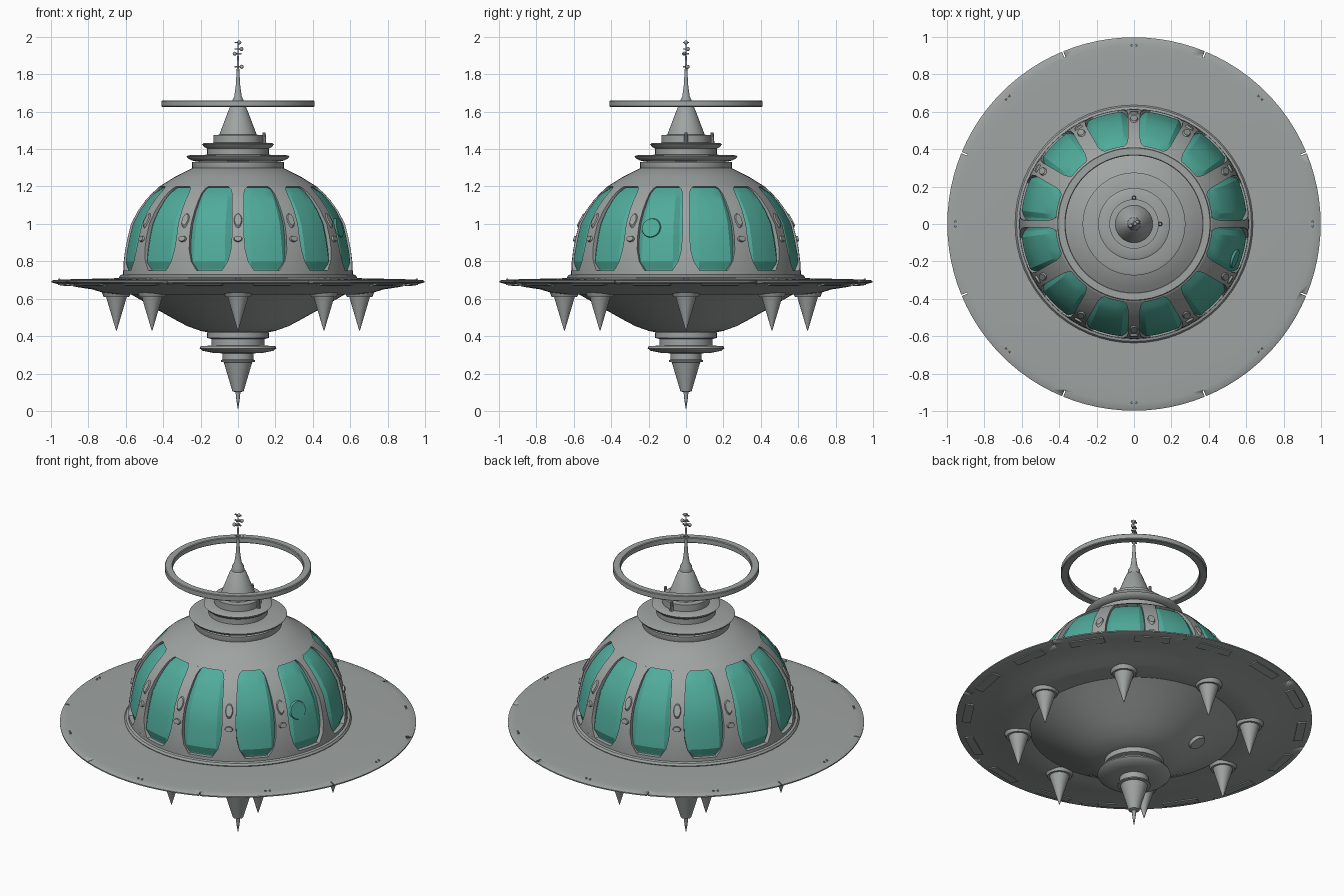
import bpy, bmesh, math
from mathutils import Matrix, Vector

if "Cube" in bpy.data.objects:
    bpy.data.objects.remove(bpy.data.objects["Cube"])


def material(name, rgb):
    m = bpy.data.materials.new(name)
    m.use_nodes = True
    m.diffuse_color = (*rgb, 1)
    m.node_tree.nodes["Principled BSDF"].inputs["Base Color"].default_value = (*rgb, 1)
    return m


GREY = material("hull grey", (0.345, 0.37, 0.36))
TEAL = material("window teal", (0.08, 0.41, 0.33))


def finish(name, bm, mat=GREY, angle=35):
    bmesh.ops.recalc_face_normals(bm, faces=bm.faces)
    mesh = bpy.data.meshes.new(name)
    bm.to_mesh(mesh)
    bm.free()
    mesh.materials.append(mat)
    ob = bpy.data.objects.new(name, mesh)
    bpy.context.collection.objects.link(ob)
    bpy.ops.object.select_all(action="DESELECT")
    ob.select_set(True)
    bpy.context.view_layer.objects.active = ob
    bpy.ops.object.shade_smooth_by_angle(angle=math.radians(angle))
    return ob


def lathe(name, profile, segs=64, closed=False):
    """Spin (radius, height) points round the z axis."""
    bm = bmesh.new()
    verts = [bm.verts.new((r, 0, z)) for r, z in profile]
    pairs = list(zip(verts, verts[1:])) + ([(verts[-1], verts[0])] if closed else [])
    edges = [bm.edges.new(p) for p in pairs]
    bmesh.ops.spin(bm, geom=verts + edges, cent=(0, 0, 0), axis=(0, 0, 1),
                   angle=math.tau, steps=segs, use_duplicate=False)
    bmesh.ops.remove_doubles(bm, verts=bm.verts, dist=0.0003)
    return finish(name, bm)


def polar(r, deg, z):
    a = math.radians(deg)
    return Vector((r * math.cos(a), r * math.sin(a), z))


# Dome outline, used by the frame, the glass and the fittings
DOME = [(0.615, 0.72), (0.614, 0.75), (0.61, 0.82), (0.597, 0.9), (0.572, 1.0),
        (0.53, 1.08), (0.48, 1.145), (0.42, 1.2), (0.34, 1.25), (0.24, 1.3)]


def dome_radius(z):
    for (r0, z0), (r1, z1) in zip(DOME, DOME[1:]):
        if z <= z1:
            return r0 + (r1 - r0) * (z - z0) / (z1 - z0)
    return DOME[-1][0]


def dome_frame(deg, z):
    """Matrix with local z pointing out of the dome and local y up its side."""
    slope = dome_radius(z + 0.02) - dome_radius(z - 0.02)
    up = polar(slope, deg, 0.04).normalized()
    side = polar(1, deg + 90, 0)
    m = Matrix((side, up, side.cross(up))).transposed().to_4x4()
    m.translation = polar(dome_radius(z), deg, z)
    return m


def cone(bm, r1, r2, depth, matrix, segs=20):
    bmesh.ops.create_cone(bm, cap_ends=True, segments=segs, radius1=r1, radius2=r2,
                          depth=depth, matrix=matrix)


def box(bm, size, matrix):
    bmesh.ops.create_cube(bm, size=1, matrix=matrix @ Matrix.Diagonal((*size, 1)))


def skin(bm, rows):
    """Join rows of points into a sheet of quads."""
    rows = [[bm.verts.new(p) for p in row] for row in rows]
    for low, high in zip(rows, rows[1:]):
        for a in range(len(low) - 1):
            bm.faces.new((low[a], low[a + 1], high[a + 1], high[a]))


# Twelve glass panes with sloping borders
bm = bmesh.new()
HEIGHTS = [0.74, 0.755, 0.8, 0.86, 0.93, 1.0, 1.07, 1.13, 1.165, 1.195, 1.21]
for i in range(12):
    skin(bm, [[polar(dome_radius(z) - (0.007 if abs(k) < 0.6 and 0.78 < z < 1.18 else 0.024),
                     i * 30 + 15 + k * 15, z)
               for k in (-1, -0.76, -0.55, -0.2, 0.2, 0.55, 0.76, 1)] for z in HEIGHTS])
finish("window_panes", bm, TEAL, 20)

# Solid bands below and above the windows
lathe("dome_lower_band", [(0.585, 0.75)] + DOME[1::-1] + [(0.585, 0.72)])
lathe("dome_cap", [(0.39, 1.19)] + DOME[7:] + [(0.1, 1.31)])
lathe("dome_base_ring", [(0.6, 0.7), (0.632, 0.703), (0.636, 0.715), (0.628, 0.727), (0.6, 0.735)])

# Twelve ribs between the windows, flaring into chamfered window corners
bm = bmesh.new()
ROWS = [0.75, 0.765, 0.8, 0.86, 0.93, 1.0, 1.07, 1.13, 1.165, 1.188, 1.2]
FLARE = {0.75: 0.055, 0.765: 0.045, 0.8: 0.022, 0.86: 0.006, 1.188: 0.006, 1.2: 0.018}
for i in range(12):
    half = 0.02 if i % 6 == 0 else 0.033 if i % 6 == 3 else 0.04
    rows = []
    for z in ROWS:
        r = dome_radius(z)
        h = math.degrees((half + FLARE.get(z, 0)) / r)
        rows.append([polar(r - d, i * 30 + k * h, z) for k, d in
                     ((-1, 0.03), (-1, 0), (-0.33, 0), (0.33, 0), (1, 0), (1, 0.03))])
    skin(bm, rows)
finish("window_ribs", bm)

# Oval studs and long badges on the ribs
bm = bmesh.new()
for i in range(12):
    if i % 6:
        cone(bm, 0.026, 0.02, 0.02, dome_frame(i * 30, 0.92) @ Matrix.Diagonal((1, 0.7, 1, 1)))
        cone(bm, 0.024, 0.018, 0.014, dome_frame(i * 30, 1.02) @ Matrix.Diagonal((1, 1.9, 1, 1)))
finish("rib_badges", bm)

# Round ports: one on a window, one under the hull
bm = bmesh.new()
port = dome_frame(-19, 0.98)
port.translation -= port.to_3x3() @ Vector((0, 0, 0.008))
cone(bm, 0.055, 0.05, 0.012, port, 28)
finish("window_port", bm, TEAL)
bm = bmesh.new()
normal = polar(-0.55, 127, 1).normalized()
place = Matrix.Translation(polar(0.36, 127, 0.502)) @ normal.to_track_quat("Z", "Y").to_matrix().to_4x4()
cone(bm, 0.045, 0.055, 0.03, place, 28)
finish("hull_port", bm)

# Wide saucer rim with slits cut in its edge
disc = lathe("saucer_rim", [(0.58, 0.71), (0.64, 0.71), (0.9, 0.704), (0.955, 0.702), (0.988, 0.699),
                            (0.998, 0.694), (0.998, 0.687), (0.97, 0.68), (0.93, 0.676), (0.86, 0.662),
                            (0.78, 0.65), (0.72, 0.632), (0.64, 0.622), (0.58, 0.63)],
             segs=96, closed=True)
bm = bmesh.new()
for i in range(8):
    turn = Matrix.Rotation(math.radians(22.5 + 45 * i), 4, "Z")
    box(bm, (0.05, 0.007, 0.1), turn @ Matrix.Translation((0.99, 0, 0.69)))
cutter = finish("notch_cutter", bm)
cutter.hide_render = True
mod = disc.modifiers.new("notches", "BOOLEAN")
mod.operation = "DIFFERENCE"
mod.object = cutter
bpy.context.view_layer.objects.active = disc
bpy.ops.object.modifier_apply(modifier=mod.name)
bpy.data.objects.remove(cutter)

# Paired bolts on the rim and plates along its underside
bm = bmesh.new()
for i in range(8):
    for d in (-0.75, 0.75):
        cone(bm, 0.006, 0.004, 0.01, Matrix.Translation(polar(0.955, 45 * i + d, 0.704)), 8)
finish("rim_bolts", bm)
bm = bmesh.new()
for i in range(16):
    turn = Matrix.Rotation(math.radians(22.5 * i + 11.25), 4, "Z")
    tilt = Matrix.Rotation(-0.13, 4, "Y")
    box(bm, (0.05, 0.2, 0.012), turn @ Matrix.Translation((0.935, 0, 0.676)) @ tilt)
finish("rim_under_plates", bm)

# Lower bowl with its stepped collar and tail spike
lathe("lower_bowl", [(0.6, 0.638), (0.57, 0.622), (0.5, 0.582), (0.42, 0.535), (0.34, 0.49),
                     (0.27, 0.453), (0.2, 0.428), (0.15, 0.418), (0.0, 0.41)])
lathe("lower_collar", [(0.15, 0.43), (0.165, 0.42), (0.165, 0.39), (0.142, 0.385), (0.142, 0.35),
                       (0.2, 0.346), (0.205, 0.335), (0.19, 0.322), (0.13, 0.31), (0.082, 0.308),
                       (0.082, 0.275), (0.092, 0.27), (0.092, 0.263), (0.076, 0.26), (0.03, 0.105),
                       (0.013, 0.1), (0.009, 0.06), (0.0, 0.005)], segs=48)

# Eight hanging spikes on round pads
bm = bmesh.new()
for i in range(8):
    cone(bm, 0.068, 0.085, 0.04, Matrix.Translation(polar(0.65, 45 * i, 0.63)), 24)
    cone(bm, 0.002, 0.057, 0.185, Matrix.Translation(polar(0.65, 45 * i, 0.5225)), 24)
finish("hanging_spikes", bm)

# Stepped crown, cone and mast
lathe("crown", [(0.24, 1.29), (0.245, 1.3), (0.245, 1.33), (0.21, 1.335), (0.245, 1.338), (0.268, 1.35),
                (0.275, 1.362), (0.262, 1.367), (0.165, 1.37), (0.165, 1.402), (0.18, 1.41),
                (0.192, 1.426), (0.182, 1.432), (0.132, 1.434), (0.132, 1.475), (0.1, 1.477),
                (0.045, 1.622), (0.036, 1.63), (0.034, 1.655), (0.02, 1.68), (0.012, 1.74),
                (0.007, 1.82), (0.0, 2.0)], segs=48)
bm = bmesh.new()
for z, x, y in ((1.84, 0.02, 0.008), (1.91, -0.018, -0.01), (1.935, 0.018, 0.01), (1.97, 0.006, 0)):
    bmesh.ops.create_uvsphere(bm, u_segments=10, v_segments=6, radius=0.011,
                              matrix=Matrix.Translation((x, y, z)))
    box(bm, (0.04, 0.007, 0.007), Matrix.Translation((0, 0, z)))
    box(bm, (0.007, 0.03, 0.007), Matrix.Translation((0, 0, z)))
finish("mast_beads", bm)
bm = bmesh.new()
for deg in (0, 90):
    cone(bm, 0.012, 0.008, 0.06, Matrix.Translation(polar(0.14, deg, 1.46)), 10)
finish("crown_posts", bm)

# Floating halo ring
lathe("halo_ring", [(0.366, 1.63), (0.37, 1.626), (0.406, 1.626), (0.41, 1.63),
                    (0.41, 1.656), (0.406, 1.66), (0.37, 1.66), (0.366, 1.656)],
      segs=80, closed=True)
